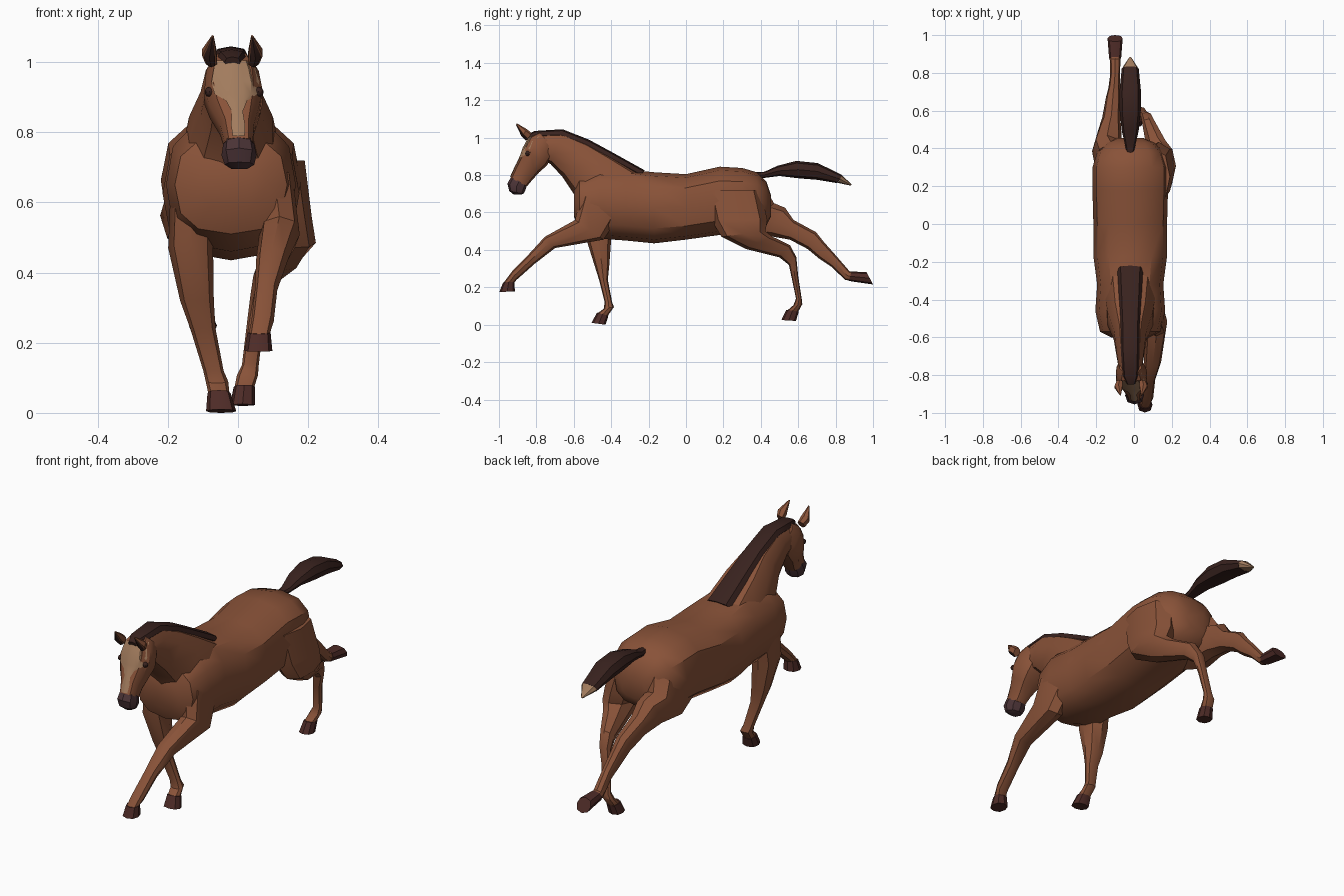
import bpy, bmesh, math
from mathutils import Vector
from mathutils.bvhtree import BVHTree


def material(name, rgb):
    m = bpy.data.materials.new(name)
    m.diffuse_color = (*rgb, 1)
    return m


COAT = material("coat", (0.25, 0.085, 0.04))
DARK = material("dark_hair", (0.04, 0.016, 0.013))
HOOF = material("hoof", (0.075, 0.024, 0.02))
SKIN = material("muzzle_skin", (0.07, 0.033, 0.037))
PALE = material("pale_hair", (0.36, 0.2, 0.11))


def finish(name, bm, mat, angle=35):
    bmesh.ops.recalc_face_normals(bm, faces=bm.faces)
    me = bpy.data.meshes.new(name)
    bm.to_mesh(me)
    bm.free()
    me.materials.append(mat)
    me.shade_smooth()
    me.set_sharp_from_angle(angle=math.radians(angle))
    ob = bpy.data.objects.new(name, me)
    bpy.context.collection.objects.link(ob)
    return ob


def loft(name, rings, mat, sides=8, square=0.85, angle=35):
    """Skin rings given as upper edge (y, z), lower edge (y, z), centre x, half width."""
    bm = bmesh.new()
    power = lambda v: math.copysign(abs(v) ** square, v)
    loops = []
    for y1, z1, y2, z2, x, hw in rings:
        mid = Vector((x, (y1 + y2) / 2, (z1 + z2) / 2))
        up = Vector((0, (y1 - y2) / 2, (z1 - z2) / 2))
        loop = []
        for i in range(sides):
            t = 2 * math.pi * i / sides
            loop.append(bm.verts.new(mid + up * power(math.cos(t)) + Vector((hw * power(math.sin(t)), 0, 0))))
        loops.append(loop)
    for a, b in zip(loops, loops[1:]):
        for i in range(sides):
            j = (i + 1) % sides
            bm.faces.new((a[i], a[j], b[j], b[i]))
    bm.faces.new(loops[0])
    bm.faces.new(loops[-1])
    return finish(name, bm, mat, angle)


# Barrel: y, top z, bottom z, half width
barrel = [(-0.60, 0.72, 0.58, 0.10), (-0.57, 0.79, 0.51, 0.16), (-0.46, 0.84, 0.46, 0.185),
          (-0.32, 0.83, 0.45, 0.175), (-0.17, 0.815, 0.435, 0.195), (0.0, 0.805, 0.455, 0.195),
          (0.18, 0.845, 0.48, 0.20), (0.30, 0.838, 0.49, 0.20), (0.38, 0.815, 0.50, 0.175),
          (0.43, 0.765, 0.53, 0.13), (0.455, 0.69, 0.58, 0.07)]
loft("body", [(y, t, y, b, -0.02, w) for y, t, b, w in barrel], COAT, 12, 0.78)

# Neck and head
loft("neck", [(-0.22, 0.81, -0.53, 0.54, -0.02, 0.15), (-0.40, 0.91, -0.60, 0.70, -0.02, 0.125),
              (-0.52, 0.975, -0.66, 0.79, -0.02, 0.09), (-0.66, 1.03, -0.725, 0.86, -0.02, 0.075),
              (-0.80, 1.025, -0.77, 0.88, -0.018, 0.06)], COAT, 10)
head = loft("head", [(-0.79, 1.03, -0.70, 0.95, -0.018, 0.06), (-0.835, 1.01, -0.72, 0.89, -0.016, 0.078),
                     (-0.868, 0.95, -0.745, 0.85, -0.013, 0.086), (-0.885, 0.90, -0.785, 0.815, -0.01, 0.073),
                     (-0.912, 0.845, -0.825, 0.77, -0.003, 0.05), (-0.938, 0.785, -0.85, 0.74, 0.002, 0.042)],
            COAT, 10, 0.75)
loft("muzzle", [(-0.935, 0.79, -0.85, 0.745, 0.002, 0.044), (-0.955, 0.755, -0.86, 0.715, 0.003, 0.05),
                (-0.945, 0.715, -0.87, 0.70, 0.004, 0.042), (-0.92, 0.695, -0.885, 0.695, 0.004, 0.022)],
     SKIN, 8)

# Blaze draped on the front of the head: z, half width
tree = BVHTree.FromPolygons([v.co for v in head.data.vertices], [p.vertices[:] for p in head.data.polygons])
marks = [(1.005, 0.05), (0.98, 0.06), (0.945, 0.068), (0.91, 0.062), (0.89, 0.03),
         (0.86, 0.016), (0.82, 0.02), (0.79, 0.017)]
bm = bmesh.new()
rows = []
for z, w in marks:
    row = []
    cx = 0.002 - (z - 0.79) * 0.06
    for k in range(-3, 4):
        x = cx + w * k / 3
        hit = tree.ray_cast(Vector((x, -2, z)), Vector((0, 1, 0)))[0]
        row.append(bm.verts.new((x, (hit.y if hit else -0.85) - 0.005, z)))
    rows.append(row)
for a, b in zip(rows, rows[1:]):
    for i in range(6):
        bm.faces.new((a[i], a[i + 1], b[i + 1], b[i]))
finish("blaze", bm, PALE)

# Eyes and ears
for side, label in ((-1, "left"), (1, "right")):
    bm = bmesh.new()
    bmesh.ops.create_uvsphere(bm, u_segments=8, v_segments=6, radius=0.014)
    bmesh.ops.translate(bm, verts=bm.verts, vec=(-0.011 + side * 0.07, -0.846, 0.915))
    finish("eye_" + label, bm, DARK)
    x = -0.016 + side * 0.06
    loft("ear_" + label, [(-0.825, 1.025, -0.85, 0.985, x, 0.018), (-0.85, 1.045, -0.875, 1.01, x + side * 0.006, 0.023),
                          (-0.905, 1.077, -0.908, 1.072, x - side * 0.004, 0.003)], COAT, 6)
    loft("ear_inner_" + label, [(-0.845, 0.995, -0.856, 0.985, x, 0.011),
                                (-0.868, 1.02, -0.881, 1.01, x + side * 0.006, 0.016),
                                (-0.905, 1.07, -0.908, 1.067, x - side * 0.003, 0.002)], DARK, 4, 1)

# Mane and tail
loft("mane", [(-0.22, 0.825, -0.26, 0.78, -0.02, 0.068), (-0.40, 0.925, -0.43, 0.87, -0.02, 0.058),
              (-0.52, 0.99, -0.55, 0.93, -0.02, 0.052), (-0.66, 1.045, -0.68, 0.985, -0.02, 0.05),
              (-0.81, 1.036, -0.79, 0.985, -0.018, 0.042), (-0.85, 1.015, -0.84, 0.985, -0.016, 0.022)],
     DARK, 8, 0.8)
loft("tail", [(0.37, 0.815, 0.38, 0.78, -0.02, 0.018), (0.42, 0.818, 0.42, 0.785, -0.02, 0.028),
              (0.49, 0.85, 0.50, 0.795, -0.02, 0.045), (0.59, 0.876, 0.61, 0.782, -0.02, 0.056),
              (0.705, 0.864, 0.70, 0.775, -0.02, 0.057), (0.835, 0.80, 0.81, 0.757, -0.02, 0.045)], DARK, 8)
loft("tail_tip", [(0.834, 0.80, 0.812, 0.758, -0.02, 0.044), (0.885, 0.75, 0.88, 0.744, -0.02, 0.005)], PALE, 8)

# Reaching front leg
loft("front_leg_right", [(-0.56, 0.70, -0.36, 0.58, 0.10, 0.06), (-0.593, 0.56, -0.44, 0.455, 0.118, 0.058),
                         (-0.755, 0.47, -0.70, 0.41, 0.098, 0.046), (-0.842, 0.375, -0.81, 0.325, 0.08, 0.032),
                         (-0.93, 0.285, -0.908, 0.238, 0.07, 0.032), (-0.975, 0.225, -0.92, 0.222, 0.06, 0.03)], COAT)
loft("front_hoof_right", [(-0.978, 0.225, -0.917, 0.232, 0.06, 0.033), (-0.998, 0.175, -0.915, 0.178, 0.058, 0.04)], HOOF)

# Supporting front leg
loft("front_leg_left", [(-0.54, 0.70, -0.36, 0.70, -0.13, 0.06), (-0.54, 0.48, -0.40, 0.46, -0.135, 0.064),
                        (-0.49, 0.32, -0.41, 0.32, -0.117, 0.048), (-0.465, 0.24, -0.418, 0.24, -0.10, 0.036),
                        (-0.435, 0.12, -0.395, 0.12, -0.07, 0.029), (-0.44, 0.085, -0.385, 0.095, -0.06, 0.032),
                        (-0.475, 0.06, -0.42, 0.045, -0.054, 0.03)], COAT)
loft("front_hoof_left", [(-0.476, 0.065, -0.415, 0.048, -0.054, 0.033), (-0.505, 0.01, -0.43, 0.0, -0.048, 0.043)], HOOF)

# Tucked hind leg
loft("hind_leg_right", [(0.10, 0.72, 0.40, 0.72, 0.10, 0.09), (0.135, 0.56, 0.435, 0.56, 0.13, 0.08),
                        (0.19, 0.47, 0.425, 0.50, 0.148, 0.074), (0.32, 0.405, 0.46, 0.472, 0.125, 0.056),
                        (0.50, 0.36, 0.557, 0.425, 0.08, 0.036), (0.55, 0.32, 0.59, 0.36, 0.066, 0.03),
                        (0.563, 0.26, 0.60, 0.26, 0.05, 0.024), (0.588, 0.14, 0.62, 0.13, 0.035, 0.024),
                        (0.575, 0.105, 0.622, 0.11, 0.027, 0.03), (0.54, 0.075, 0.60, 0.07, 0.018, 0.028)], COAT)
loft("hind_hoof_right", [(0.536, 0.08, 0.603, 0.07, 0.018, 0.03), (0.51, 0.025, 0.588, 0.02, 0.013, 0.036)], HOOF)

# Pushing hind leg
loft("hind_leg_left", [(0.43, 0.72, 0.16, 0.52, -0.12, 0.085), (0.47, 0.65, 0.30, 0.475, -0.142, 0.08),
                       (0.53, 0.625, 0.44, 0.475, -0.13, 0.063), (0.575, 0.56, 0.555, 0.455, -0.12, 0.048),
                       (0.695, 0.495, 0.65, 0.405, -0.11, 0.038), (0.735, 0.445, 0.71, 0.355, -0.105, 0.03),
                       (0.805, 0.366, 0.78, 0.308, -0.10, 0.026), (0.875, 0.285, 0.85, 0.24, -0.10, 0.028),
                       (0.90, 0.28, 0.88, 0.235, -0.10, 0.03)], COAT)
loft("hind_hoof_left", [(0.885, 0.284, 0.87, 0.234, -0.10, 0.032), (0.965, 0.282, 1.0, 0.215, -0.10, 0.04)], HOOF)
